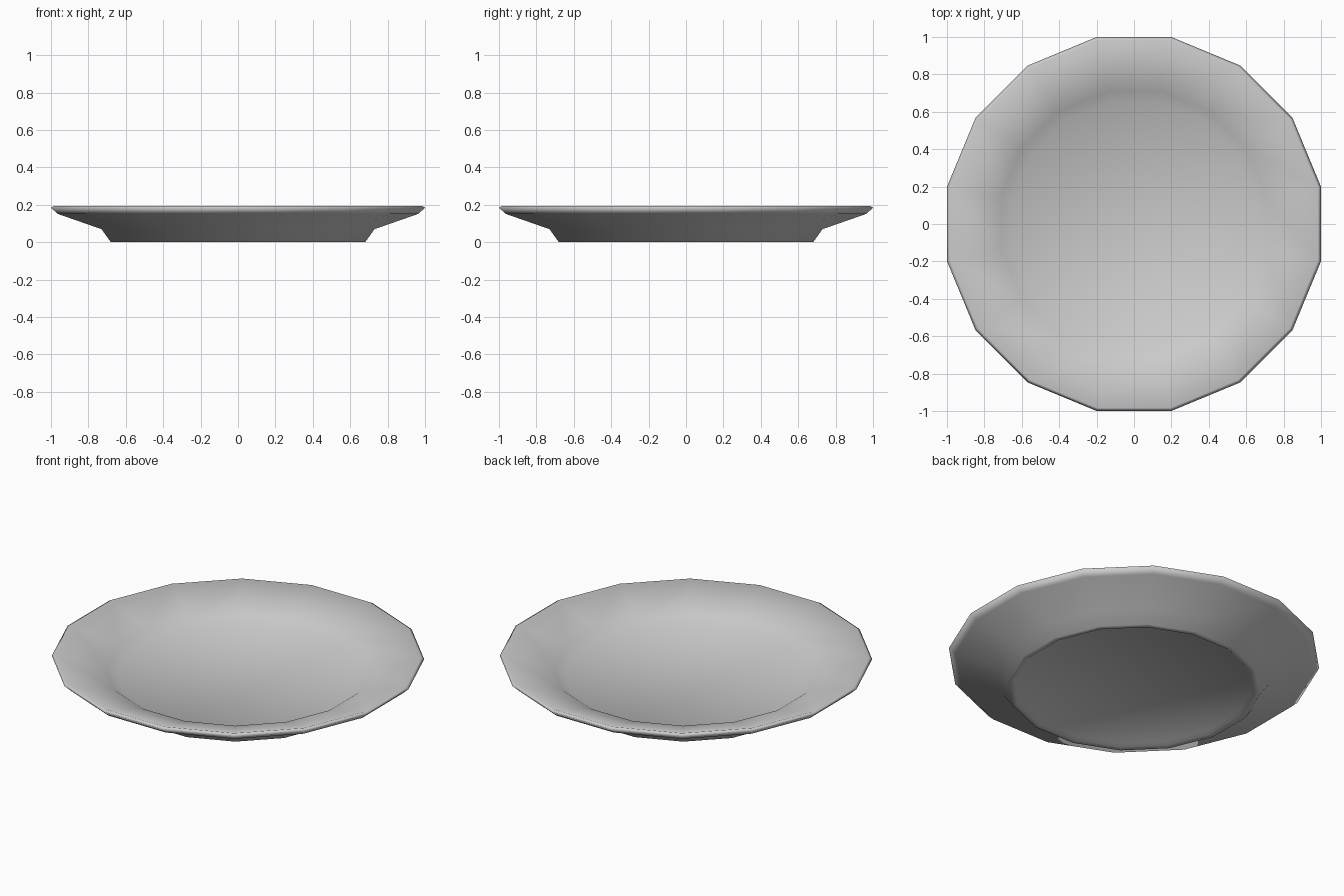
import bpy, bmesh, math

if "Cube" in bpy.data.objects:
    bpy.data.objects.remove(bpy.data.objects["Cube"], do_unlink=True)

SIDES = 16
CORNER = 1 / math.cos(math.pi / SIDES)  # flat-to-corner radius ratio

# Profile as (flat radius, height): recessed underside, foot, rim, bowl, floor
PROFILE = [(0.63, 0.015), (0.65, 0.0), (0.68, 0.0), (0.73, 0.07), (0.965, 0.152),
           (1.0, 0.185), (0.983, 0.195), (0.71, 0.11), (0.65, 0.07)]

# Glazed ceramic
grey = bpy.data.materials.new("light_grey_ceramic")
grey.use_nodes = True
color = (0.6, 0.6, 0.6, 1)
grey.diffuse_color = color
grey.node_tree.nodes["Principled BSDF"].inputs["Base Color"].default_value = color

# Plate: one closed ring-by-ring shell
bm = bmesh.new()
rings = []
for radius, height in PROFILE:
    ring = []
    for i in range(SIDES):
        a = (i + 0.5) * math.tau / SIDES
        r = radius * CORNER
        ring.append(bm.verts.new((r * math.cos(a), r * math.sin(a), height)))
    rings.append(ring)
for lower, upper in zip(rings, rings[1:]):
    for i in range(SIDES):
        j = (i + 1) % SIDES
        bm.faces.new((lower[i], lower[j], upper[j], upper[i]))
bm.faces.new(rings[0][::-1])  # underside
bm.faces.new(rings[-1])       # floor of the bowl
bmesh.ops.recalc_face_normals(bm, faces=bm.faces)
for face in bm.faces:
    face.smooth = True

mesh = bpy.data.meshes.new("plate")
bm.to_mesh(mesh)
bm.free()
mesh.materials.append(grey)
plate = bpy.data.objects.new("plate", mesh)
bpy.context.collection.objects.link(plate)
